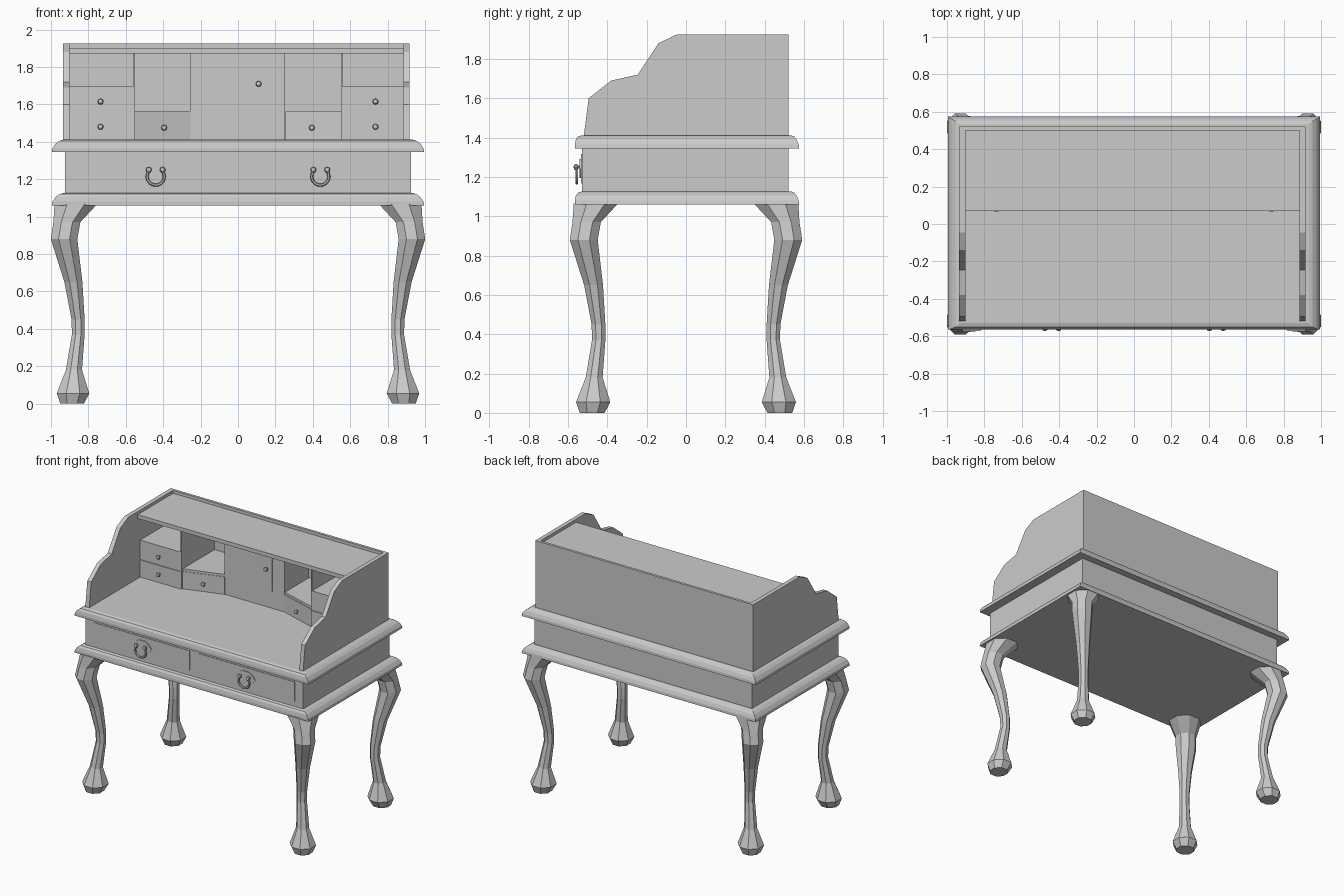
import bpy, bmesh
from math import sin, cos, pi, radians
from mathutils import Vector

if "Cube" in bpy.data.objects:
    bpy.data.objects.remove(bpy.data.objects["Cube"])


def loft(name, rings):
    """Skin a list of equal-length closed rings and cap both ends."""
    bm = bmesh.new()
    vs = [[bm.verts.new(p) for p in ring] for ring in rings]
    n = len(vs[0])
    for a, b in zip(vs, vs[1:]):
        for i in range(n):
            j = (i + 1) % n
            bm.faces.new((a[i], a[j], b[j], b[i]))
    bm.faces.new(vs[0])
    bm.faces.new(vs[-1])
    bmesh.ops.recalc_face_normals(bm, faces=bm.faces)
    me = bpy.data.meshes.new(name)
    bm.to_mesh(me)
    bm.free()
    ob = bpy.data.objects.new(name, me)
    bpy.context.collection.objects.link(ob)
    return ob


def prism_z(name, pts, z0, z1):
    return loft(name, [[(x, y, z) for x, y in pts] for z in (z0, z1)])


def box(name, x0, x1, y0, y1, z0, z1):
    return prism_z(name, [(x0, y0), (x1, y0), (x1, y1), (x0, y1)], z0, z1)


def turned(name, origin, axis_profile):
    """Small turned knob pointing to -y; profile is (distance out, radius)."""
    o = Vector(origin)
    rings = [[o + Vector((r * cos(k * pi / 4), -d, r * sin(k * pi / 4))) for k in range(8)]
             for d, r in axis_profile]
    return loft(name, rings)


def knob(name, x, y, z):
    turned(name, (x, y, z), [(-.004, .007), (.012, .007), (.015, .014),
                             (.023, .016), (.031, .012), (.034, .004)])


# Case and the two mouldings
box("drawer_case", -.925, .925, -.53, .52, 1.10, 1.38)
for name, z in (("lower_moulding", 1.06), ("desk_top_moulding", 1.345)):
    rings = []
    for dz, x, yf, yb in ((0, .995, -.565, .575), (.02, .992, -.565, .573),
                          (.045, .975, -.56, .562), (.06, .955, -.55, .55),
                          (.066, .935, -.53, .535)):
        rings.append([(-x, yf, z + dz), (x, yf, z + dz), (x, yb, z + dz), (-x, yb, z + dz)])
    loft(name, rings)

# Cabriole legs: height, centre x, half width
leg_profile = [(0, .887, .063), (.055, .882, .087), (.18, .877, .043), (.37, .854, .034),
               (.45, .855, .035), (.65, .88, .048), (.88, .93, .071), (.97, .915, .072),
               (1.065, .868, .113)]
for sx, side in ((-1, "left"), (1, "right")):
    for sy, end in ((-1, "front"), (1, "back")):
        rings = []
        for z, c, h in leg_profile:
            r = h / cos(pi / 8)
            rings.append([(sx * (c + r * cos((k + .5) * pi / 4)),
                           sy * (c - .41 + r * sin((k + .5) * pi / 4)), z) for k in range(8)])
        loft(f"{end}_{side}_leg", rings)

# Wide drawers with plates and drop handles
for s, side in ((-1, "left"), (1, "right")):
    x0, x1 = sorted((s * .037, s * .856))
    box(f"{side}_wide_drawer", x0, x1, -.534, -.50, 1.166, 1.316)
    cx = s * .44
    outline = [(-.085, 1.24), (-.055, 1.212), (0, 1.195), (.055, 1.212), (.085, 1.24),
               (.055, 1.275), (.025, 1.29), (-.025, 1.29), (-.055, 1.275)]
    loft(f"{side}_handle_plate", [[(cx + x, y, z) for x, z in outline] for y in (-.533, -.541)])
    bail = []
    for i in range(15):
        a = radians(140 + 260 * i / 14)
        bail.append([(cx + (.046 + .008 * cos(b)) * cos(a), -.556 + .008 * sin(b),
                      1.214 + (.046 + .008 * cos(b)) * sin(a))
                     for b in (k * pi / 3 for k in range(6))])
    loft(f"{side}_handle_bail", bail)
    for t in (-1, 1):
        knob(f"{side}_handle_post", cx + t * .037, -.537, 1.25)

# Hutch shell: shaped sides, back and recessed top board
side_profile = [(-.52, 1.405), (-.495, 1.60), (-.38, 1.69), (-.245, 1.72), (-.14, 1.88),
                (-.045, 1.925), (.52, 1.925), (.52, 1.405)]
for name, x0, x1 in (("left_hutch_side", -.935, -.902), ("right_hutch_side", .885, .917)):
    loft(name, [[(x, y, z) for y, z in side_profile] for x in (x0, x1)])
box("hutch_back", -.91, .90, .50, .52, 1.405, 1.925)
box("hutch_top_board", -.905, .89, .07, .505, 1.872, 1.902)

# Pigeonholes and small drawers on each side of the central cupboard
for s, side in ((-1, "left"), (1, "right")):
    end = .905 if s < 0 else .888
    def span(a, b):
        return sorted((s * a, s * b))
    box(f"{side}_divider", *span(.550, .558), .10, .505, 1.405, 1.875)
    for i, (z0, z1) in enumerate(((1.408, 1.543), (1.549, 1.695))):
        box(f"{side}_outer_drawer_{i}", *span(.56, end), .10, .505, z0, z1)
        knob(f"{side}_outer_knob_{i}", s * .735, .10, (1.48, 1.615)[i])
    box(f"{side}_outer_shelf", *span(.555, end), .106, .505, 1.54, 1.552)
    # Angled inner drawer with shelf above it
    plan = [(s * .552, .11), (s * .255, .203), (s * .255, .505), (s * .552, .505)]
    prism_z(f"{side}_inner_drawer", plan, 1.408, 1.545)
    plan = [(x, y + .004 if y < .3 else y) for x, y in plan]
    prism_z(f"{side}_inner_shelf", plan, 1.545, 1.563)
    knob(f"{side}_inner_knob", s * .395, .16, 1.475)

# Central cupboard and its door
box("cupboard", -.257, .25, .205, .505, 1.405, 1.875)
box("cupboard_door", -.152, .148, .199, .22, 1.54, 1.872)
knob("door_knob", .11, .20, 1.71)
